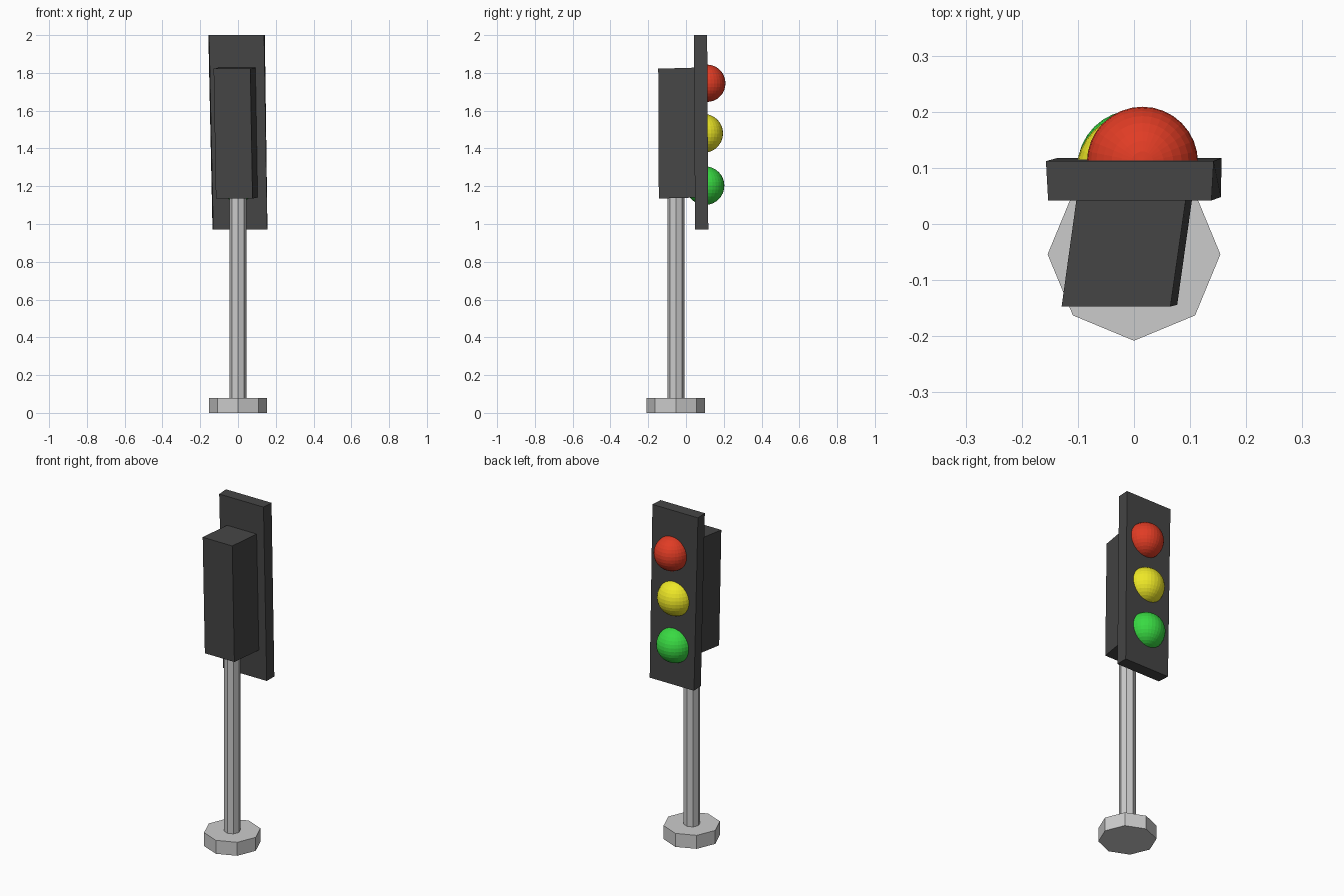
import bpy
import math

if "Cube" in bpy.data.objects:
    bpy.data.objects.remove(bpy.data.objects["Cube"])


def paint(obj, name, rgb):
    mat = bpy.data.materials.get(name) or bpy.data.materials.new(name)
    mat.diffuse_color = (*rgb, 1)
    mat.use_nodes = True
    mat.node_tree.nodes["Principled BSDF"].inputs["Base Color"].default_value = mat.diffuse_color
    obj.data.materials.append(mat)


def prism(name, radius, z0, z1):
    """Eight-sided upright cylinder on the pole axis."""
    bpy.ops.mesh.primitive_cylinder_add(
        vertices=8, radius=radius, depth=z1 - z0, location=(0, -0.054, (z0 + z1) / 2))
    bpy.context.object.name = name


def skew_box(name, bottom, top):
    """Slightly crooked box from a bottom and a top quad, both counter-clockwise."""
    faces = [(3, 2, 1, 0), (4, 5, 6, 7)]
    faces += [(i, (i + 1) % 4, (i + 1) % 4 + 4, i + 4) for i in range(4)]
    mesh = bpy.data.meshes.new(name)
    mesh.from_pydata(bottom + top, [], faces)
    obj = bpy.data.objects.new(name, mesh)
    bpy.context.collection.objects.link(obj)
    paint(obj, "dark_housing", (0.06, 0.06, 0.06))


# Foot and pole
prism("base", 0.154, 0, 0.08)
prism("pole", 0.045, 0.07, 1.2)

# Crooked lamp housing
skew_box("housing",
         [(-0.117, -0.144, 1.135), (0.077, -0.144, 1.135),
          (0.105, 0.055, 1.14), (-0.089, 0.055, 1.14)],
         [(-0.129, -0.147, 1.822), (0.065, -0.147, 1.822),
          (0.094, 0.055, 1.828), (-0.101, 0.055, 1.828)])

# Backing plate
skew_box("back_plate",
         [(-0.131, 0.048, 0.97), (0.155, 0.048, 0.97),
          (0.156, 0.118, 0.97), (-0.135, 0.118, 0.97)],
         [(-0.153, 0.042, 2.0), (0.138, 0.042, 2.0),
          (0.142, 0.112, 2.0), (-0.157, 0.112, 2.0)])

# Lamps: colour, radius, centre
lamps = {
    "red": ((0.75, 0.045, 0.018), 0.099, (0.015, 0.110, 1.745)),
    "yellow": ((0.85, 0.80, 0.02), 0.103, (0.000, 0.093, 1.480)),
    "green": ((0.04, 0.70, 0.055), 0.102, (0.001, 0.101, 1.203)),
}
for colour, (rgb, radius, centre) in lamps.items():
    bpy.ops.mesh.primitive_uv_sphere_add(
        segments=32, ring_count=16, radius=radius, location=centre)
    lamp = bpy.context.object
    lamp.name = colour + "_lamp"
    paint(lamp, colour + "_glass", rgb)
